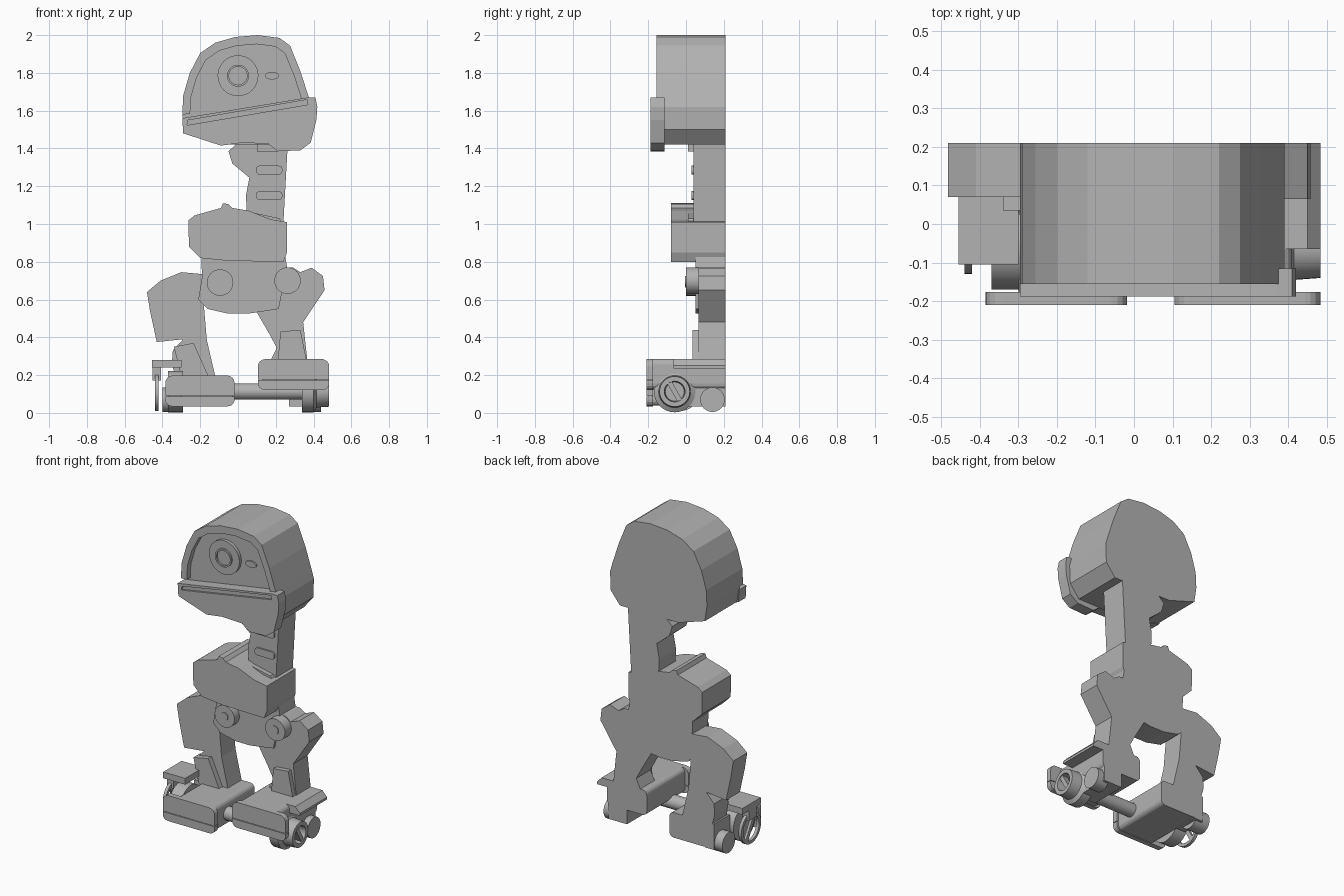
import bpy, bmesh, math
from mathutils import Matrix, Vector

cube = bpy.data.objects.get("Cube")
if cube:
    bpy.data.objects.remove(cube, do_unlink=True)

BACK = 0.21
grey = bpy.data.materials.new("plain_grey")
grey.use_nodes = True
grey.diffuse_color = (0.45, 0.45, 0.45, 1)
grey.node_tree.nodes["Principled BSDF"].inputs["Base Color"].default_value = (0.45, 0.45, 0.45, 1)


def finish(name, bm, smooth=False):
    bmesh.ops.remove_doubles(bm, verts=bm.verts, dist=1e-5)
    bmesh.ops.recalc_face_normals(bm, faces=bm.faces)
    mesh = bpy.data.meshes.new(name)
    bm.to_mesh(mesh)
    bm.free()
    mesh.materials.append(grey)
    ob = bpy.data.objects.new(name, mesh)
    bpy.context.collection.objects.link(ob)
    if smooth:
        bpy.ops.object.select_all(action='DESELECT')
        ob.select_set(True)
        bpy.context.view_layer.objects.active = ob
        bpy.ops.object.shade_smooth_by_angle(angle=math.radians(35))
    return ob


def prism(name, pts, front, back=BACK):
    """Extrude an (x, z) outline from front to back."""
    bm = bmesh.new()
    face = bm.faces.new([bm.verts.new((x, front, z)) for x, z in pts])
    new = bmesh.ops.extrude_face_region(bm, geom=[face])["geom"]
    moved = [g for g in new if isinstance(g, bmesh.types.BMVert)]
    bmesh.ops.translate(bm, verts=moved, vec=(0, back - front, 0))
    return finish(name, bm)


def box(name, x0, x1, y0, y1, z0, z1):
    return prism(name, [(x0, z0), (x1, z0), (x1, z1), (x0, z1)], y0, y1)


def rounded(x0, x1, z0, z1, low=0.0, high=0.0):
    """Rectangle outline with separate bottom and top corner radii."""
    pts = []
    corners = [(x1, z0, low, -90), (x1, z1, high, 0), (x0, z1, high, 90), (x0, z0, low, 180)]
    for x, z, r, start in corners:
        cx = x - r if x == x1 else x + r
        cz = z - r if z == z1 else z + r
        for i in range(5 if r else 1):
            a = math.radians(start + i * 22.5)
            pts.append((cx + r * math.cos(a), cz + r * math.sin(a)))
    return pts


def lathe(name, profile, centre, axis, n=32, closed=False):
    """Turn (distance along axis, radius) points about the x or y axis."""
    bm = bmesh.new()
    rings = []
    for d, r in profile:
        ring = []
        for i in range(n):
            a = 2 * math.pi * i / n
            u, v = r * math.cos(a), r * math.sin(a)
            co = (d, centre[0] + u, centre[1] + v) if axis == "x" else (centre[0] + u, d, centre[1] + v)
            ring.append(bm.verts.new(co))
        rings.append(ring)
    pairs = list(zip(rings, rings[1:])) + ([(rings[-1], rings[0])] if closed else [])
    for a, b in pairs:
        for i in range(n):
            j = (i + 1) % n
            bm.faces.new((a[i], a[j], b[j], b[i]))
    bmesh.ops.dissolve_degenerate(bm, dist=1e-6, edges=bm.edges)
    return finish(name, bm, True)


def disc(name, a, b, r, centre, axis):
    return lathe(name, [(a, 0), (a, r), (b, r), (b, 0)], centre, axis)


def spoke(name, x0, x1, centre, length):
    ob = box(name, x0, x1, -length, length, -0.013, 0.013)
    ob.data.transform(Matrix.Translation((0, *centre)) @ Matrix.Rotation(math.radians(-60), 4, "X"))


# Head block and the raised rim round the face
dome = [(-.295, 1.58), (-.29, 1.68), (-.255, 1.8), (-.2, 1.905), (-.12, 1.96), (-.015, 1.99),
        (.105, 2), (.22, 1.985), (.275, 1.945), (.33, 1.81), (.375, 1.67)]
prism("head", dome + [(.39, 1.62), (.385, 1.5), (.32, 1.42), (-.09, 1.42), (-.28, 1.48)], -.12)
inner = [(.05 + (x - .05) * .88, 1.6 + (z - 1.6) * .88) for x, z in dome]
prism("face_rim", dome + inner[::-1], -.155, -.12)

# Jaw plate with a long slot
jaw = prism("jaw", [(-.295, 1.56), (.37, 1.67), (.41, 1.67), (.42, 1.62), (.415, 1.55), (.385, 1.43),
                    (.33, 1.39), (.21, 1.385), (.16, 1.425), (.02, 1.43), (-.09, 1.415), (-.29, 1.48)],
            -.188, -.115)
cutter = prism("slot_cutter", [(-.27, 1.523), (.37, 1.632), (.365, 1.658), (-.265, 1.549)], -.25, -.175)
cutter.hide_render = True
cutter.hide_set(True)
cut = jaw.modifiers.new("slot", "BOOLEAN")
cut.object = cutter
cut.operation = "DIFFERENCE"
cut.solver = "EXACT"

# Eyes
eye = (0, 1.785)
disc("main_eye", -.14, -.11, .108, eye, "y")
lathe("main_eye_ring", [(-.13, .058), (-.15, .058), (-.15, .048), (-.13, .048)], eye, "y", closed=True)
small = disc("small_eye", -.13, -.11, .02, (0, 0), "y")
small.data.transform(Matrix.Translation((.18, 0, 1.785)) @ Matrix.Diagonal((1.9, 1, 1, 1)))

# Neck with collars and raised bars
prism("neck", [(-.05, 1.385), (-.03, 1.32), (.06, 1.245), (.042, 1.15), (.05, 1), (.24, 1),
               (.25, 1.18), (.265, 1.45), (.02, 1.45)], .04)
box("neck_upper_collar", .1, .21, .01, .06, 1.385, 1.43)
prism("neck_lower_collar", [(.07, 1), (.24, 1), (.22, 1.03), (.08, 1.06)], .01, .06)
for i, z in enumerate((1.15, 1.285)):
    prism("neck_bar_%d" % i, rounded(.095, .235, z - .024, z + .024, .02, .02), .03, .05)

# Torso
prism("torso", [(-.26, .88), (-.2, .82), (-.05, .805), (.24, .8), (.26, .85), (.26, 1.01), (.17, 1.025),
                (.06, 1.07), (-.03, 1.085), (-.05, 1.105), (-.08, 1.11), (-.09, 1.085),
                (-.23, 1.045), (-.262, 1.02)], -.08)

# Pelvis and hip hubs
prism("pelvis", [(-.195, .83), (-.19, .72), (-.21, .6), (-.16, .55), (-.05, .525), (.05, .525),
                 (.215, .55), (.26, .77), (.25, .83)], .05)
for side, hub in (("right", (-.095, .69)), ("left", (.262, .7))):
    disc(side + "_hip_hub", 0, .08, .07, hub, "y")
    disc(side + "_hip_pin", -.006, .02, .026, hub, "y")

# Legs and shin plates
prism("right_leg", [(-.15, .74), (-.19, .735), (-.3, .745), (-.41, .7), (-.482, .64), (-.465, .535),
                    (-.43, .375), (-.29, .39), (-.345, .33), (-.35, .26), (-.32, .15), (-.11, .15),
                    (-.165, .385), (-.18, .56)], .07)
prism("left_leg", [(.18, .77), (.29, .77), (.33, .745), (.39, .768), (.45, .725), (.458, .65),
                   (.345, .48), (.37, .25), (.16, .25), (.205, .345), (.165, .42), (.095, .54)], .065)
prism("right_shin_plate", [(-.34, .35), (-.235, .37), (-.155, .19), (-.3, .19)], .035, .1)
prism("left_shin_plate", [(.225, .43), (.33, .44), (.365, .27), (.21, .27)], .035, .1)

# Feet: split toe plate over a narrower body
for side, x0, x1, z0, bx0, bx1 in (("right", -.385, -.018, .035, -.3, -.03), ("left", .105, .483, .122, .13, .41)):
    seam = z0 + .053
    top = z0 + .163
    prism(side + "_toe_lower", rounded(x0, x1, z0, seam - .002, .035, 0), -.21, -.176)
    prism(side + "_toe_upper", rounded(x0, x1, seam + .002, top, 0, .04), -.21, -.176)
    prism(side + "_foot", rounded(bx0, bx1, z0 + .003, top, .03, .03), -.18, BACK)
box("right_heel", -.345, -.28, .05, BACK, .035, .2)
box("left_sole", .27, .4, -.03, BACK, .035, .2)
prism("left_foot_flange", [(.38, .285), (.45, .285), (.483, .25), (.483, .235), (.38, .235)], -.065)

# Axle and wheels
hub = (-.06, .113)
disc("axle", -.1, .42, .043, hub, "x")
lathe("left_wheel", [(.34, 0), (.34, .11), (.4, .11), (.415, .085), (.483, .08), (.483, .055),
                     (.42, .05), (.42, 0)], hub, "x")
spoke("left_wheel_spoke", .44, .478, hub, .06)
disc("right_wheel", -.37, -.29, .11, hub, "x")
ring = (-.03, .11)
lathe("right_ring", [(-.44, .1), (-.42, .1), (-.42, .08), (-.44, .08)], ring, "x", closed=True)
spoke("right_ring_spoke", -.438, -.422, ring, .09)
for side, a, b in (("right", -.4, -.3), ("left", .36, .44)):
    disc(side + "_rear_wheel", a, b, .065, (.14, .07), "x")

# Bracket that holds the right ring
box("bracket", -.455, -.3, -.105, .08, .24, .28)
box("bracket_arm", -.452, -.408, -.07, .01, .172, .25)
